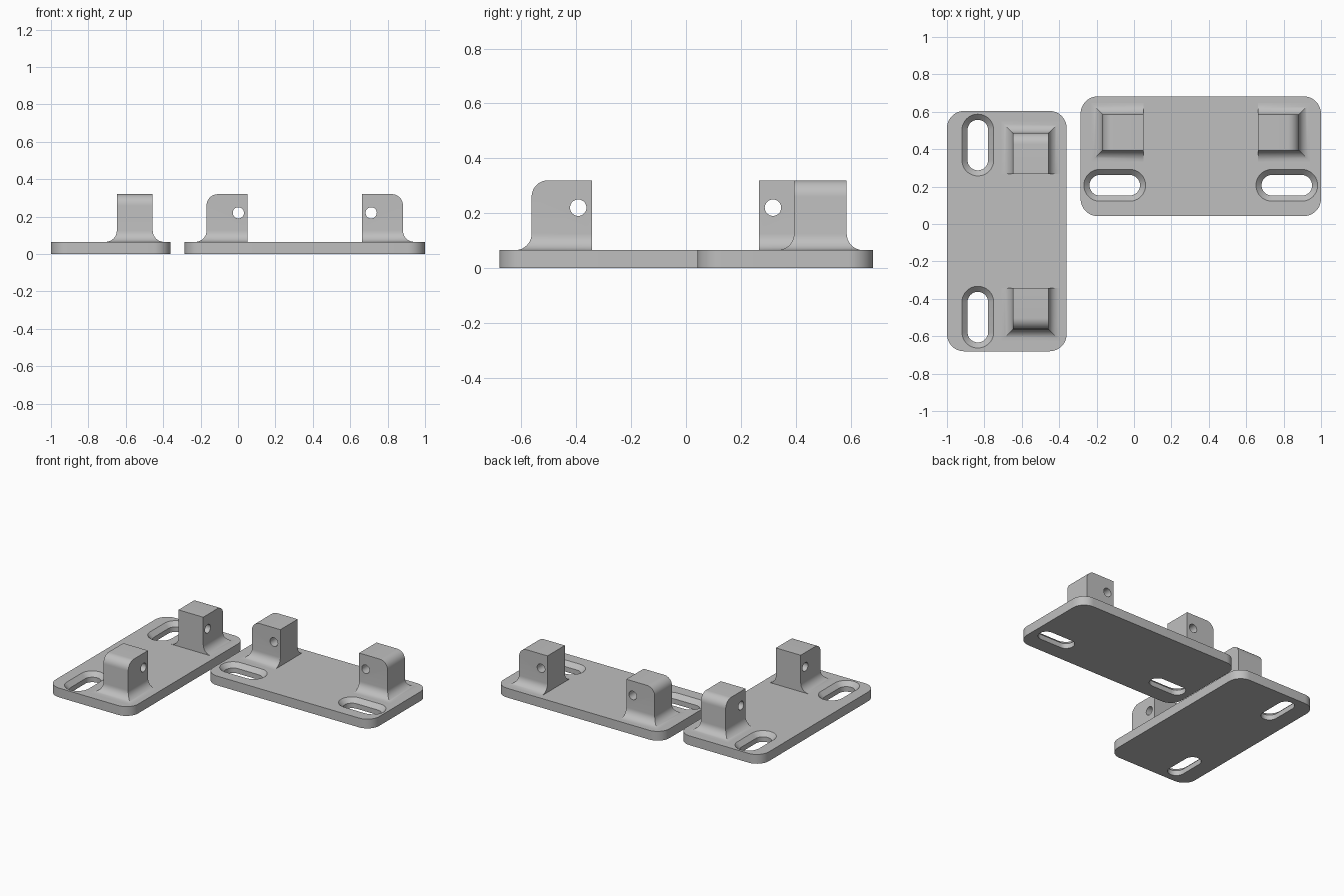
import bpy, bmesh
from math import sin, cos, pi, radians
from mathutils import Matrix

cube = bpy.data.objects.get("Cube")
if cube:
    bpy.data.objects.remove(cube, do_unlink=True)

grey = bpy.data.materials.new("light grey")
grey.use_nodes = True
colour = (0.52, 0.52, 0.52, 1)
grey.diffuse_color = colour
grey.node_tree.nodes["Principled BSDF"].inputs["Base Color"].default_value = colour

LENGTH, WIDTH, THICK = 1.285, 0.64, 0.065
POST_TOP, FILLET = 0.32, 0.06
POST_Y, POST_HALF = 0.128, 0.096
POST_INNER, POST_OUTER = 0.305, 0.525
SLOT_X, SLOT_Y = 0.46, -0.155


def rounded_rect(hx, hy, r, cx=0, cy=0, steps=12):
    """Outline of a rounded rectangle, counter-clockwise."""
    pts = []
    for q, (sx, sy) in enumerate([(1, 1), (-1, 1), (-1, -1), (1, -1)]):
        for i in range(steps + 1):
            a = (q + i / steps) * pi / 2
            pts.append((cx + sx * (hx - r) + r * cos(a), cy + sy * (hy - r) + r * sin(a)))
    return pts


def loft(name, layers):
    """Solid through stacked outlines, given as (z, points) pairs."""
    bm = bmesh.new()
    rings = [[bm.verts.new((x, y, z)) for x, y in pts] for z, pts in layers]
    for low, high in zip(rings, rings[1:]):
        for i in range(len(low)):
            j = (i + 1) % len(low)
            bm.faces.new((low[i], low[j], high[j], high[i]))
    bm.faces.new(rings[0][::-1])
    bm.faces.new(rings[-1])
    bmesh.ops.remove_doubles(bm, verts=bm.verts, dist=1e-5)
    bmesh.ops.recalc_face_normals(bm, faces=bm.faces)
    mesh = bpy.data.meshes.new(name)
    bm.to_mesh(mesh)
    bm.free()
    mesh.materials.append(grey)
    ob = bpy.data.objects.new(name, mesh)
    bpy.context.collection.objects.link(ob)
    return ob


def cut(ob, cutters):
    """Subtract the cutters, bake the result and drop them."""
    for c in cutters:
        mod = ob.modifiers.new("cut", 'BOOLEAN')
        mod.operation, mod.solver, mod.object = 'DIFFERENCE', 'EXACT', c
    bpy.context.view_layer.update()
    result = bpy.data.meshes.new_from_object(
        ob.evaluated_get(bpy.context.evaluated_depsgraph_get()))
    ob.modifiers.clear()
    ob.data = result
    for c in cutters:
        bpy.data.objects.remove(c, do_unlink=True)


def slot_cutter(side):
    """Countersunk slot running along the plate."""
    layers = []
    for z, grow in [(-0.05, 0), (THICK - 0.03, 0), (THICK + 0.02, 0.05)]:
        r = 0.055 + grow
        layers.append((z, rounded_rect(0.135 + grow, r, r - 0.0001, side * SLOT_X, SLOT_Y)))
    return loft("slot_cutter", layers)


def make_post(name, side):
    """Post with a flared foot on three sides and a rounded outer top edge."""
    steps = 10
    profile = [(THICK - 0.02, FILLET, FILLET)]          # z, side flare, outer flare
    for i in range(steps + 1):
        a = i / steps * pi / 2
        flare = FILLET * (1 - sin(a))
        profile.append((THICK + FILLET * (1 - cos(a)), flare, flare))
    for i in range(steps + 1):
        a = i / steps * pi / 2
        profile.append((POST_TOP - FILLET * (1 - sin(a)), 0, -FILLET * (1 - cos(a))))
    layers = []
    for z, flare, out in profile:
        lo, hi = POST_Y - POST_HALF - flare, POST_Y + POST_HALF + flare
        xi, xo = side * POST_INNER, side * (POST_OUTER + out)
        layers.append((z, [(xi, lo), (xo, lo), (xo, hi), (xi, hi)]))
    post = loft(name, layers)
    # Pin hole through the post
    hole = loft("hole_cutter", [(z, rounded_rect(0.03, 0.03, 0.03, steps=8)) for z in (-0.3, 0.3)])
    hole.data.transform(Matrix.Translation((side * 0.355, POST_Y, 0.22))
                        @ Matrix.Rotation(pi / 2, 4, 'X'))
    cut(post, [hole])
    return post


def make_bracket(prefix, x, y, turn):
    outline = rounded_rect(LENGTH / 2, WIDTH / 2, 0.092)
    plate = loft(prefix + "_plate", [(0, outline), (THICK, outline)])
    cut(plate, [slot_cutter(s) for s in (-1, 1)])
    parts = [plate, make_post(prefix + "_post_a", -1), make_post(prefix + "_post_b", 1)]
    place = Matrix.Translation((x, y, 0)) @ Matrix.Rotation(radians(turn), 4, 'Z')
    for ob in parts:
        ob.data.transform(place)
        bpy.ops.object.select_all(action='DESELECT')
        ob.select_set(True)
        bpy.context.view_layer.objects.active = ob
        bpy.ops.object.shade_smooth_by_angle(angle=radians(30))


# Two matching brackets, one turned a quarter
make_bracket("left_bracket", 0.357, 0.362, 0)
make_bracket("right_bracket", -0.68, -0.038, -90)
